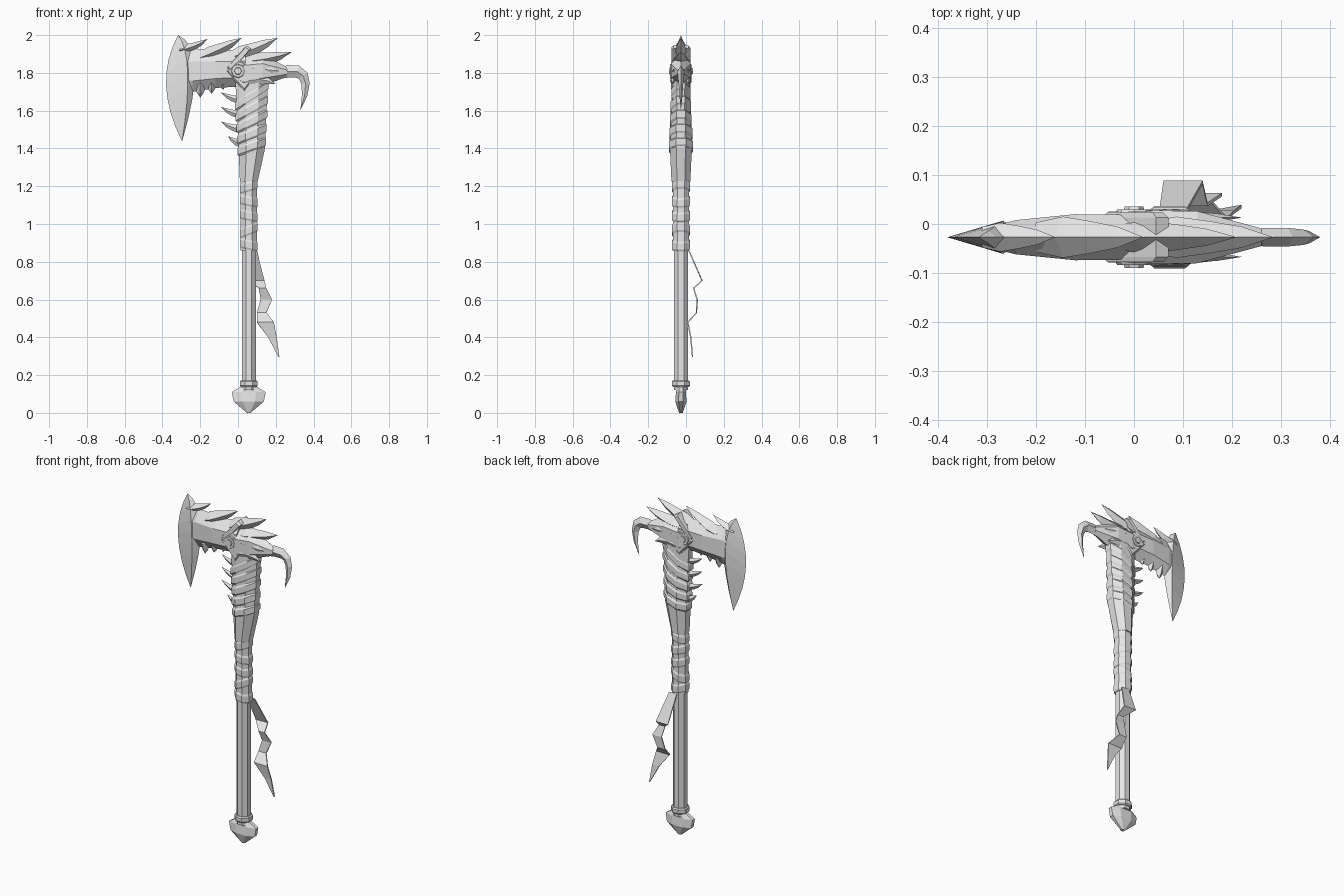
import bpy
import bmesh
import math
from mathutils import Vector

MIDDLE_Y = -.027     # depth of the weapon's middle plane
SHAFT_X = .057       # sideways position of the handle
BOLT_Z = 1.81        # height of the hub bolt

default_cube = bpy.data.objects.get("Cube")
if default_cube:
    bpy.data.objects.remove(default_cube, do_unlink=True)

grey = bpy.data.materials.new("plain grey")
grey.use_nodes = True
grey.diffuse_color = (.8, .8, .8, 1)
grey.node_tree.nodes["Principled BSDF"].inputs["Base Color"].default_value = grey.diffuse_color


def loft(name, rings, closed=True):
    """Bridge rings of points into a flat shaded part; closed rings get end caps."""
    bm = bmesh.new()
    loops = [[bm.verts.new(point) for point in ring] for ring in rings]
    count = len(loops[0])
    for low, high in zip(loops, loops[1:]):
        for i in range(count if closed else count - 1):
            j = (i + 1) % count
            bm.faces.new((low[i], low[j], high[j], high[i]))
    if closed:
        bm.faces.new(loops[0])
        bm.faces.new(loops[-1])
    bmesh.ops.remove_doubles(bm, verts=bm.verts, dist=.0002)
    bmesh.ops.recalc_face_normals(bm, faces=bm.faces)
    mesh = bpy.data.meshes.new(name)
    bm.to_mesh(mesh)
    bm.free()
    mesh.materials.append(grey)
    part = bpy.data.objects.new(name, mesh)
    bpy.context.scene.collection.objects.link(part)
    return part


def flat(x, z, y=MIDDLE_Y):
    return Vector((x, y, z))


def bezier(start, control, end, t):
    return start.lerp(control, t).lerp(control.lerp(end, t), t)


def sharp_ring(a, b, half, ridges):
    """Cross-section with sharp edges at a and b, thick along the ridges."""
    out = Vector((0, half, 0))
    mids = [a.lerp(b, ridge) for ridge in ridges]
    return [a] + [m + out for m in mids] + [b] + [m - out for m in reversed(mids)]


def spike(name, base, tip, width, half, bend=(0, 0), y=MIDDLE_Y, steps=4):
    """Leaf-shaped spike that swells, then tapers along a curve to its tip."""
    start, end = flat(*base, y), flat(*tip, y)
    control = (start + end) / 2 + flat(*bend, 0)
    rings = []
    for i in range(steps + 1):
        t = i / steps
        along = (control - start).lerp(end - control, t).normalized()
        across = Vector((-along.z, 0, along.x)) * width / 2
        size = min(1, .6 + 1.6 * t) * (1 - t) ** .6
        centre = bezier(start, control, end, t)
        rings.append(sharp_ring(centre - across * size, centre + across * size, half * size, [.5]))
    loft(name, rings)


def body(name, stations):
    """Solid lofted sideways; each station is x, low z, high z and half thickness."""
    loft(name, [sharp_ring(flat(x, low), flat(x, high), half, [.25, .7])
                for x, low, high, half in stations])


def octagon(z, half_x, half_y, slope=0):
    """Eight-sided ring round the handle, which leans forward at the neck."""
    centre_x = SHAFT_X + min(.016, max(0, z - 1.23) / 10)
    ring = []
    for i in range(8):
        angle = math.pi / 8 * (2 * i + 1)
        dx = half_x * math.cos(angle) / math.cos(math.pi / 8)
        dy = half_y * math.sin(angle) / math.cos(math.pi / 8)
        ring.append(flat(centre_x + dx, z + slope * dx, MIDDLE_Y + dy))
    return ring


def column(name, stations):
    loft(name, [octagon(*station) for station in stations])


def band(name, z, half_x, half_y, height, slope=0):
    """Raised wrap with bevelled upper and lower edges."""
    rows = ((-.5, .96), (-.3, 1.08), (.3, 1.08), (.5, .96))
    column(name, [(z + height * lift, half_x * grow, half_y * grow, slope) for lift, grow in rows])


def side_plate(name, outline, half):
    """Bevelled plate through both faces of the head."""
    points = [flat(x, z) for x, z in outline]
    centre = sum(points, Vector()) / len(points)
    rings = []
    for depth, scale in ((-half, .85), (.01 - half, 1), (half - .01, 1), (half, .85)):
        rings.append([centre.lerp(p, scale) + Vector((0, depth, 0)) for p in points])
    loft(name, rings)


def circle(radius, sides):
    turns = [math.tau * i / sides for i in range(sides)]
    return [(radius * math.cos(turn), BOLT_Z + radius * math.sin(turn)) for turn in turns]


# Handle, collar and pommel
column("shaft", [(z, .037, .037) for z in (.12, .9)])
band("collar", .155, .044, .044, .035)
column("pommel", [(.14, .04, .026), (.11, .09, .026), (.06, .08, .03), (0, .01, .01)])

# Wrapped grip
column("grip", [(z, .043, .043) for z in (.86, 1.23)])
for i, slope in enumerate((-.2, .4, -.2, -.2, .3)):
    band(f"grip_wrap_{i}", .89 + .077 * i, .044, .044, .055, slope)

# Flared neck and slanted ribs
column("neck", [(1.225, .047, .05), (1.4, .07, .058), (1.55, .075, .05), (1.8, .09, .045)])
for i in range(5):
    band(f"neck_rib_{i}", 1.41 + .067 * i, .07 + .003 * i, .059 - .003 * i, .055, .35 + .07 * i)

# Curved thorns along the neck
for i in range(4):
    tip_z = 1.465 + .077 * i
    tip_x = -.09 if i else -.053
    spike(f"neck_thorn_{i}", (.03, tip_z - .04), (tip_x, tip_z), .05, .016, bend=(0, -.02))

# Crescent cutting blade between two curved edges
top_tip, low_tip = flat(-.317, 2), flat(-.296, 1.437)
blade_rings = []
for i in range(9):
    t = i / 8
    cutting_edge = bezier(top_tip, flat(-.455, 1.75), low_tip, t)
    back_edge = bezier(top_tip, flat(-.15, 1.93), low_tip, t)
    blade_rings.append(sharp_ring(cutting_edge, back_edge, .034 * math.sin(math.pi * t), [.75]))
loft("axe_blade", blade_rings)

# Head bodies and the barbs under the blade
body("blade_body", [(-.3, 1.72, 1.9, .02), (-.24, 1.7, 1.93, .035),
                    (-.12, 1.72, 1.92, .047), (.04, 1.73, 1.92, .045)])
body("head_body", [(-.06, 1.78, 1.86, .04), (.03, 1.7, 1.9, .055),
                   (.13, 1.73, 1.9, .053), (.26, 1.78, 1.83, .018)])
for i in range(3):
    barb_x = -.2 + .06 * i
    barb_z = 1.67 + .02 * i
    spike(f"blade_barb_{i}", (barb_x, barb_z + .09), (barb_x, barb_z), .08, .035)

# Swept crest along the top, and the hooked horn behind
spike("crest_outer", (-.31, 1.92), (-.16, 1.98), .06, .035, bend=(0, -.02))
spike("crest_middle", (-.2, 1.88), (.02, 1.985), .09, .05, bend=(0, -.01))
spike("crest_inner", (-.04, 1.88), (.21, 1.985), .1, .04, bend=(0, -.01))
spike("crest_rear", (.02, 1.86), (.285, 1.91), .1, .05, bend=(0, -.02))
spike("rear_horn", (.2, 1.79), (.33, 1.6), .085, .024, bend=(.16, .18), steps=6)

# Side scales sweeping back from the hub
for side, label in ((-1, "front"), (1, "back")):
    scale_y = MIDDLE_Y + side * .04
    spike(f"lower_scale_{label}", (.03, 1.75), (.2, 1.74), .08, .021, bend=(0, .04), y=scale_y)
    spike(f"upper_scale_{label}", (.03, 1.83), (.22, 1.81), .08, .018, y=scale_y)

# Hub plate with its strap and bolt
side_plate("hub_strap", [(-.065, 1.82), (-.035, 1.81), (.07, 1.93), (.045, 1.945)], .05)
side_plate("hub_plate", [(-.065, 1.81), (0, 1.87), (.05, 1.85), (.1, 1.79), (.035, 1.7)], .052)
side_plate("bolt_washer", circle(.04, 8), .057)
side_plate("bolt_head", circle(.022, 6), .063)

# Torn cloth strip hanging behind the handle: left edge x, width, y and z of each fold
folds = ((.05, .05, .015, .86), (.06, .08, .085, .7), (.11, .04, .04, .66), (.12, .06, .06, .6),
         (.1, .05, .055, .53), (.1, .09, .01, .48), (.16, .045, .025, .4), (.215, .004, .035, .295))
cloth = loft("cloth_strip", [[flat(x, z, y), flat(x + width, z, y)] for x, width, y, z in folds],
             closed=False)
thick = cloth.modifiers.new("thickness", 'SOLIDIFY')
thick.thickness = .007
thick.offset = 0
